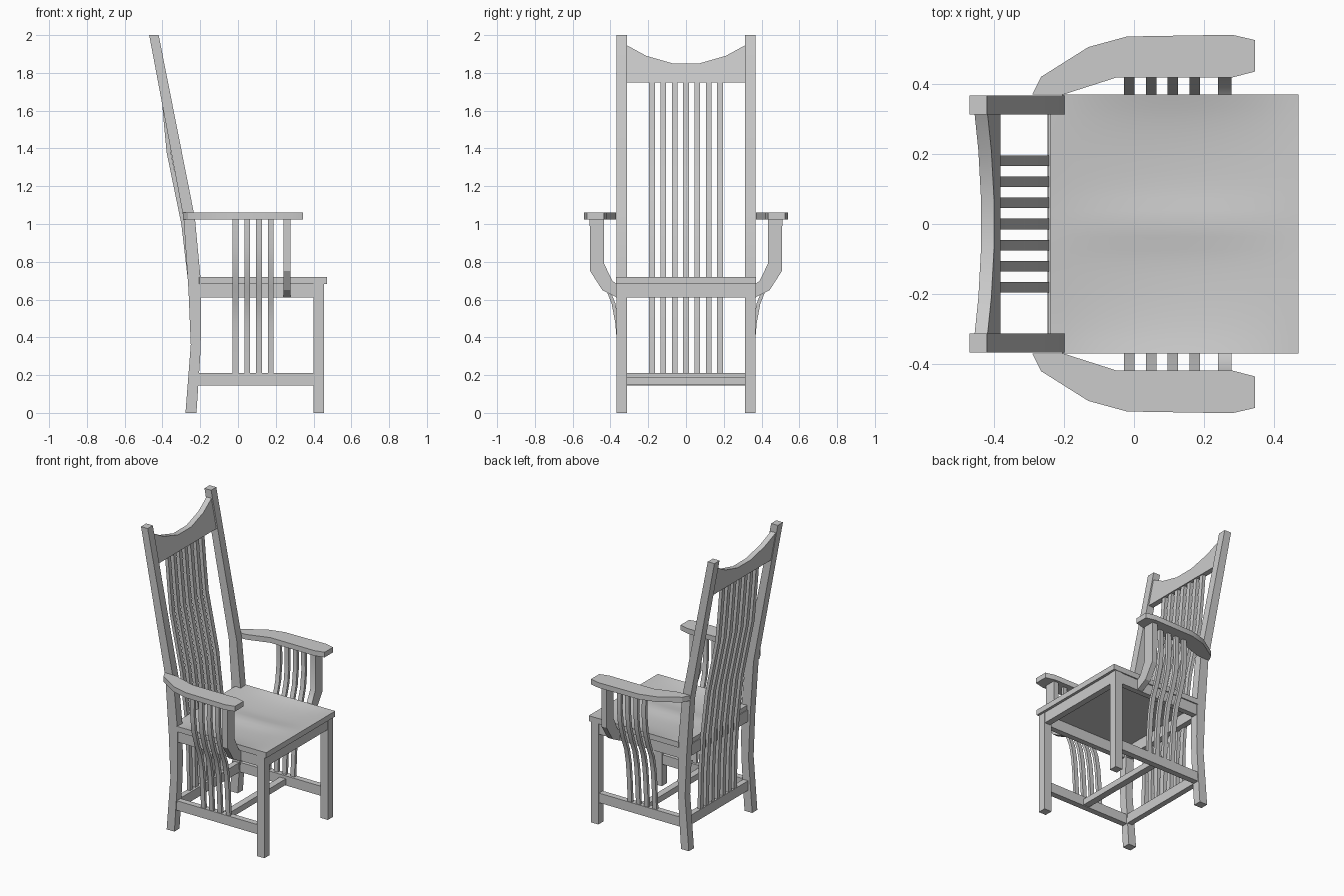
import bpy
import bmesh
import math

cube = bpy.data.objects.get("Cube")
if cube:
    bpy.data.objects.remove(cube, do_unlink=True)

GREY = (0.6, 0.6, 0.6, 1)
wood = bpy.data.materials.new("plain_grey")
wood.use_nodes = True
wood.diffuse_color = GREY
wood.node_tree.nodes["Principled BSDF"].inputs["Base Color"].default_value = GREY


def finish(name, bm):
    bmesh.ops.recalc_face_normals(bm, faces=bm.faces)
    mesh = bpy.data.meshes.new(name)
    bm.to_mesh(mesh)
    bm.free()
    mesh.materials.append(wood)
    for poly in mesh.polygons:
        poly.use_smooth = True
    mesh.set_sharp_from_angle(angle=math.radians(30))
    obj = bpy.data.objects.new(name, mesh)
    bpy.context.collection.objects.link(obj)


def prism(name, points, axis, lo, hi, shear=0):
    """Extrude a flat outline along an axis; shear leans x with height."""
    place = {
        "x": lambda a, b, t: (t + shear * b, a, b),
        "y": lambda a, b, t: (a, t, b),
        "z": lambda a, b, t: (a, b, t),
    }[axis]
    bm = bmesh.new()
    rings = [[bm.verts.new(place(a, b, t)) for a, b in points] for t in (lo, hi)]
    for ring in rings:
        bm.faces.new(ring)
    n = len(points)
    for i in range(n):
        j = (i + 1) % n
        bm.faces.new((rings[0][i], rings[0][j], rings[1][j], rings[1][i]))
    finish(name, bm)


def box(name, x, y, z):
    prism(name, [(x[0], y[0]), (x[1], y[0]), (x[1], y[1]), (x[0], y[1])], "z", *z)


def ribbon(path, thick):
    """Outline of a bent slat: the path and its copy shifted sideways."""
    return path + [(a + thick, b) for a, b in reversed(path)]


# Profiles
rear_post = [(-0.22, 0), (-0.2, 0.3), (-0.195, 0.45), (-0.197, 0.7), (-0.228, 1.03),
             (-0.42, 2), (-0.47, 2), (-0.288, 1.03), (-0.262, 0.65), (-0.25, 0.36), (-0.278, 0)]
arm = [(-0.29, 0.37), (-0.265, 0.42), (-0.13, 0.505), (-0.02, 0.535), (0.28, 0.54),
       (0.345, 0.525), (0.345, 0.435), (0.28, 0.418), (-0.05, 0.418), (-0.2, 0.37)]
arm_support = [(0.51, 1.03), (0.507, 0.75), (0.443, 0.65), (0.365, 0.61),
               (0.365, 0.68), (0.39, 0.7), (0.434, 0.79), (0.434, 1.03)]
side_slat = [(0.45, 1.03), (0.452, 0.88), (0.44, 0.77), (0.41, 0.67), (0.374, 0.58),
             (0.355, 0.48), (0.346, 0.38), (0.335, 0.2)]
back_slat = [(-0.245, 0.2), (-0.25, 0.45), (-0.265, 0.7), (-0.3, 1), (-0.335, 1.17),
             (-0.378, 1.38), (-0.394, 1.55), (-0.412, 1.77)]

# Both sides of the frame
for side, s in (("left", 1), ("right", -1)):
    def across(pts):
        return [(s * a, b) for a, b in pts]

    def span(a, b):
        return sorted((s * a, s * b))

    prism(f"{side}_rear_post", rear_post, "y", *span(0.312, 0.367))
    box(f"{side}_front_leg", (0.4, 0.455), span(0.312, 0.367), (0, 0.69))
    box(f"{side}_seat_apron", (-0.22, 0.41), span(0.325, 0.362), (0.61, 0.69))
    box(f"{side}_lower_rail", (-0.22, 0.41), span(0.32, 0.36), (0.145, 0.21))
    prism(f"{side}_arm", [(a, s * b) for a, b in arm], "z", 1.025, 1.06)
    prism(f"{side}_arm_support", across(arm_support), "x", 0.24, 0.278)
    for i in range(4):
        x = -0.013 + 0.062 * i
        prism(f"{side}_arm_slat_{i + 1}", across(ribbon(side_slat, 0.02)), "x",
              x - 0.015, x + 0.015)

# Cross members
box("front_apron", (0.41, 0.452), (-0.32, 0.32), (0.61, 0.69))
box("rear_apron", (-0.245, -0.205), (-0.32, 0.32), (0.61, 0.69))
box("rear_lower_rail", (-0.247, -0.21), (-0.32, 0.32), (0.145, 0.21))
box("middle_stretcher", (0.09, 0.135), (-0.33, 0.33), (0.15, 0.19))

# Back slats and the dipped crest rail
for i in range(7):
    y = 0.06 * (i - 3)
    prism(f"back_slat_{i + 1}", ribbon(back_slat, 0.022), "y", y - 0.015, y + 0.015)
crest = [(-0.32, 1.75), (0.32, 1.75), (0.32, 1.95), (0.21, 1.89), (0.07, 1.85),
         (-0.07, 1.85), (-0.21, 1.89), (-0.32, 1.95)]
prism("crest_rail", crest, "x", -0.085, -0.048, shear=-0.19)

# Seat with two hollows and a low middle ridge, narrowed to fit between the posts
bm = bmesh.new()
bmesh.ops.create_grid(bm, x_segments=20, y_segments=20, size=0.5)
lower = bmesh.ops.extrude_face_region(bm, geom=list(bm.faces), use_keep_orig=True)["geom"]
for v in lower:
    if isinstance(v, bmesh.types.BMVert):
        v.co.z = -1
for v in bm.verts:
    u, w = v.co.x * 2, v.co.y * 2
    ridge = 0.45 * math.exp(-(w / 0.18) ** 2)
    scoop = 0.026 * (1 - u * u) * (1 - w ** 4) * (1 - ridge)
    v.co.z = 0.683 if v.co.z < 0 else 0.72 - scoop
    v.co.x = 0.115 + 0.355 * u
    v.co.y = w * (0.312 if u < -0.99 else 0.37)
finish("seat", bm)
